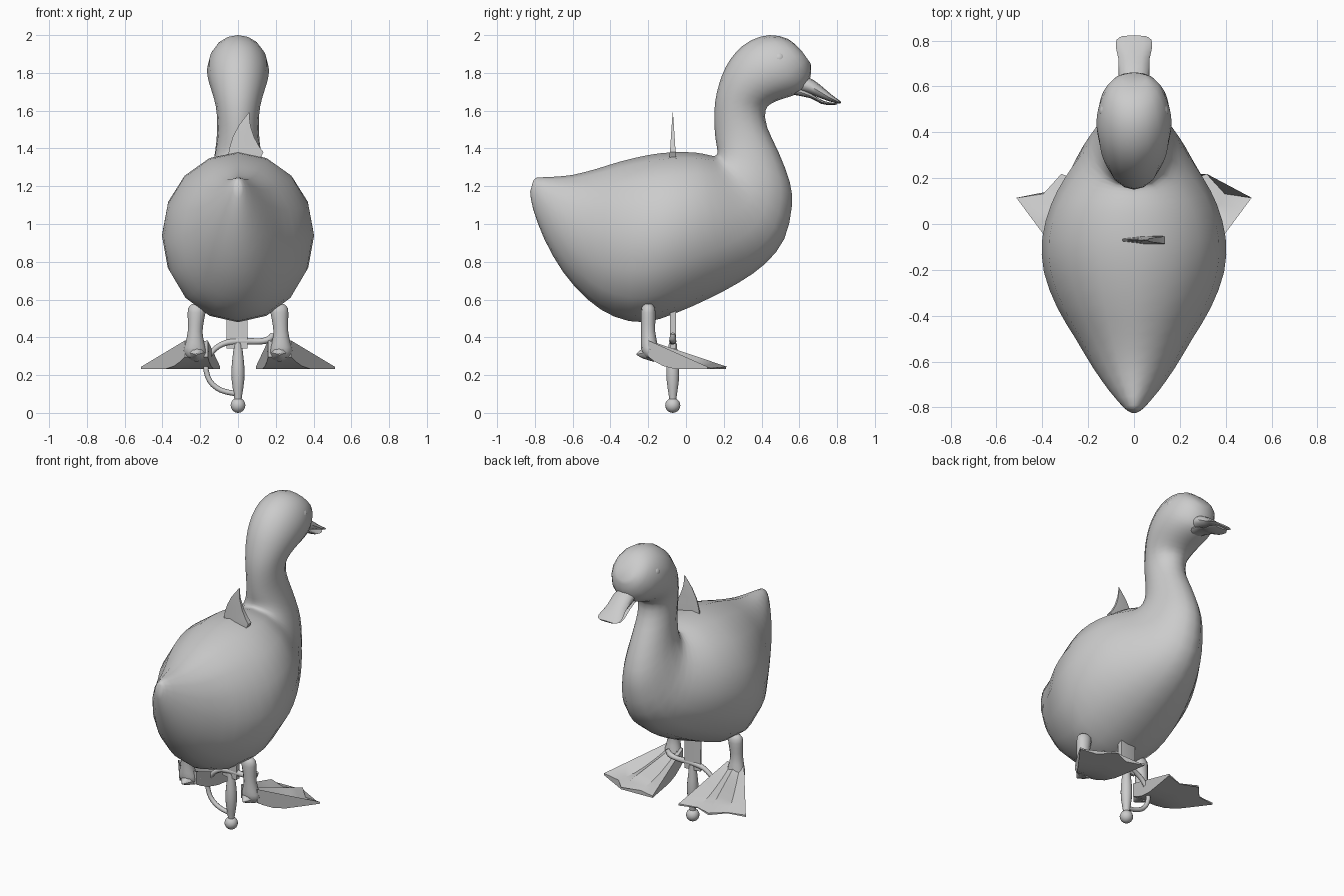
import bpy, bmesh, math
from mathutils import Vector as V

mat = bpy.data.materials.new("plain grey")
mat.diffuse_color = (0.6, 0.6, 0.6, 1)


def finish(name, bm, angle=40):
    bmesh.ops.recalc_face_normals(bm, faces=bm.faces)
    me = bpy.data.meshes.new(name)
    bm.to_mesh(me)
    bm.free()
    me.materials.append(mat)
    ob = bpy.data.objects.new(name, me)
    bpy.context.collection.objects.link(ob)
    bpy.ops.object.select_all(action='DESELECT')
    ob.select_set(True)
    bpy.context.view_layer.objects.active = ob
    bpy.ops.object.shade_smooth_by_angle(angle=math.radians(angle))
    return ob


def loft(name, rings, angle=40):
    """Skin a list of closed rings and cap both ends."""
    bm = bmesh.new()
    vs = [[bm.verts.new(p) for p in r] for r in rings]
    n = len(rings[0])
    for a, b in zip(vs, vs[1:]):
        for i in range(n):
            j = (i + 1) % n
            bm.faces.new((a[i], a[j], b[j], b[i]))
    bm.faces.new(vs[0])
    bm.faces.new(vs[-1])
    return finish(name, bm, angle)


def ring(c, u, w, n):
    """Ellipse around c with half axes u and w."""
    return [V(c) + V(u) * math.cos(2 * math.pi * i / n) + V(w) * math.sin(2 * math.pi * i / n)
            for i in range(n)]


def spline(rows, steps):
    """Catmull-Rom interpolation through rows of numbers."""
    out = []
    for k in range(len(rows) - 1):
        p0, p1, p2, p3 = (rows[max(0, min(len(rows) - 1, k + d))] for d in (-1, 0, 1, 2))
        for s in range(steps):
            t = s / steps
            out.append([0.5 * (2 * b + (c - a) * t + (2 * a - 5 * b + 4 * c - d) * t * t
                               + (3 * b - a - 3 * c + d) * t ** 3)
                        for a, b, c, d in zip(p0, p1, p2, p3)])
    return out + [list(rows[-1])]


def ball(name, c, r):
    bm = bmesh.new()
    bmesh.ops.create_uvsphere(bm, u_segments=14, v_segments=10, radius=r)
    bmesh.ops.translate(bm, verts=bm.verts, vec=c)
    return finish(name, bm)


# Body, neck and head: top y,z / bottom y,z / half width
body = [
    (-.81, 1.225, -.825, 1.17, .018), (-.79, 1.245, -.81, 1.08, .045),
    (-.70, 1.25, -.75, .92, .11), (-.60, 1.26, -.65, .745, .18),
    (-.48, 1.29, -.52, .60, .255), (-.35, 1.33, -.38, .51, .335),
    (-.20, 1.365, -.22, .48, .393), (-.07, 1.38, -.05, .53, .40),
    (.05, 1.378, .12, .605, .362), (.12, 1.365, .28, .69, .302),
    (.15, 1.36, .42, .79, .242), (.165, 1.37, .52, .92, .188),
    (.165, 1.40, .56, 1.09, .152), (.158, 1.44, .55, 1.22, .13),
    (.152, 1.50, .49, 1.38, .114), (.15, 1.57, .43, 1.51, .11),
    (.155, 1.65, .42, 1.60, .118), (.175, 1.74, .455, 1.64, .135),
    (.21, 1.83, .52, 1.665, .153), (.265, 1.91, .58, 1.685, .163),
    (.34, 1.97, .625, 1.71, .16), (.44, 2.0, .65, 1.75, .14),
    (.54, 1.98, .662, 1.80, .105), (.61, 1.92, .66, 1.85, .055),
]
rings = []
for ty, tz, by, bz, w in spline(body, 2):
    t, b = V((0, ty, tz)), V((0, by, bz))
    rings.append(ring((t + b) / 2, (t - b) / 2, (w, 0, 0), 16))
loft("body", rings, 60)

# Open bill: y, z, half width, half height
upper = [(.59, 1.75, .06, .045), (.66, 1.727, .068, .036), (.72, 1.693, .068, .026),
         (.77, 1.664, .079, .016), (.805, 1.648, .075, .009), (.82, 1.643, .05, .004)]
lower = [(.57, 1.71, .05, .025), (.66, 1.678, .058, .011), (.72, 1.645, .062, .009),
         (.77, 1.636, .066, .006), (.80, 1.636, .045, .004)]
for name, rows in (("upper_bill", upper), ("lower_bill", lower)):
    loft(name, [ring((0, y, z), (0, .4 * h, h), (w, 0, 0), 12) for y, z, w, h in spline(rows, 2)], 50)

# Legs, webbed feet and eyes, once per side
leg = [(.216, -.2, .577, .025, .018), (.217, -.2, .555, .047, .036), (.222, -.2, .50, .044, .038),
       (.227, -.2, .43, .039, .037), (.228, -.195, .37, .05, .043),
       (.228, -.19, .325, .06, .045), (.224, -.18, .29, .045, .035)]
toes = [(43, .43, 1), (28, .375, .4), (13, .43, 1), (-2, .375, .4), (-17, .43, 1)]
for s, side in ((-1, "left"), (1, "right")):
    loft(side + "_leg", [ring((s * x, y, z), (rx, 0, 0), (0, ry, 0), 12)
                         for x, y, z, rx, ry in spline(leg, 2)], 60)
    loft(side + "_heel_spur", [ring((s * .22, y, z), (1.2 * r, 0, 0), (0, 0, r), 8)
                               for y, z, r in ((-.17, .325, .055), (-.225, .317, .03), (-.262, .31, .004))])
    # Each foot cross-section runs over the ridged top and back along the sole
    sections = []
    for t in (0, .1, .25, .45, .65, .85, 1):
        top, sole = [], []
        for deg, reach, ridge in toes:
            a = math.radians(deg)
            r = t * (.43 + (reach - .43) * t)
            x = s * (.22 + r * math.sin(a) + .06 * (1 - t) * (deg - 13) / 30)
            y = -.2 + r * math.cos(a)
            zs = .232 + .065 * max(0, 1 - t / .5) ** 2
            rise = .14 * (1 - t) * (1 - (1 - ridge) * min(1, 1.5 * t)) + .012 * ridge
            top.append((x, y, max(zs + .004, .232 + rise)))
            sole.append((x, y, zs))
        sections.append(top + sole[::-1])
    loft(side + "_webbed_foot", sections, 35)
    ball(side + "_eye", (s * .116, .492, 1.877), .035)

# Curved sword blade: z, left x, right x, half thickness
blade = [(.34, -.06, .05, .016), (.60, -.062, .05, .016), (.90, -.065, .05, .016),
         (1.20, -.062, .07, .017), (1.35, -.053, .12, .017), (1.38, -.049, .135, .016),
         (1.41, -.043, .112, .013), (1.46, -.028, .085, .010), (1.52, .003, .066, .006),
         (1.56, .033, .061, .003), (1.59, .057, .061, .001)]
loft("sword_blade", [[(a, -.07 - h * .3, z), ((a + b) / 2, -.07 - h, z), (b, -.07 - h, z),
                      (b, -.07 + h, z), ((a + b) / 2, -.07 + h, z), (a, -.07 + h * .3, z)]
                     for z, a, b, h in blade], 25)

# Sword grip and pommel
grip = [(.06, .018), (.10, .023), (.17, .033), (.24, .034), (.31, .027), (.37, .021)]
loft("sword_grip", [ring((0, -.07, z), (r, 0, 0), (0, r, 0), 14) for z, r in spline(grip, 2)])
ball("sword_pommel", (0, -.07, .04), .04)

# Sword guard with knuckle bow: x, z, radius
guard = [(.185, .42, .012), (.165, .39, .018), (.11, .378, .016), (.0, .38, .02), (-.08, .365, .015),
         (-.14, .32, .014), (-.17, .25, .014), (-.15, .17, .014), (-.09, .12, .014), (0, .10, .014)]
path = spline(guard, 3)
rings = []
for i, (x, z, r) in enumerate(path):
    p, q = path[max(0, i - 1)], path[min(len(path) - 1, i + 1)]
    d = V((q[0] - p[0], 0, q[1] - p[1])).normalized()
    rings.append(ring((x, -.07, z), V((-d.z, 0, d.x)) * r, (0, r, 0), 8))
loft("sword_guard", rings, 60)
